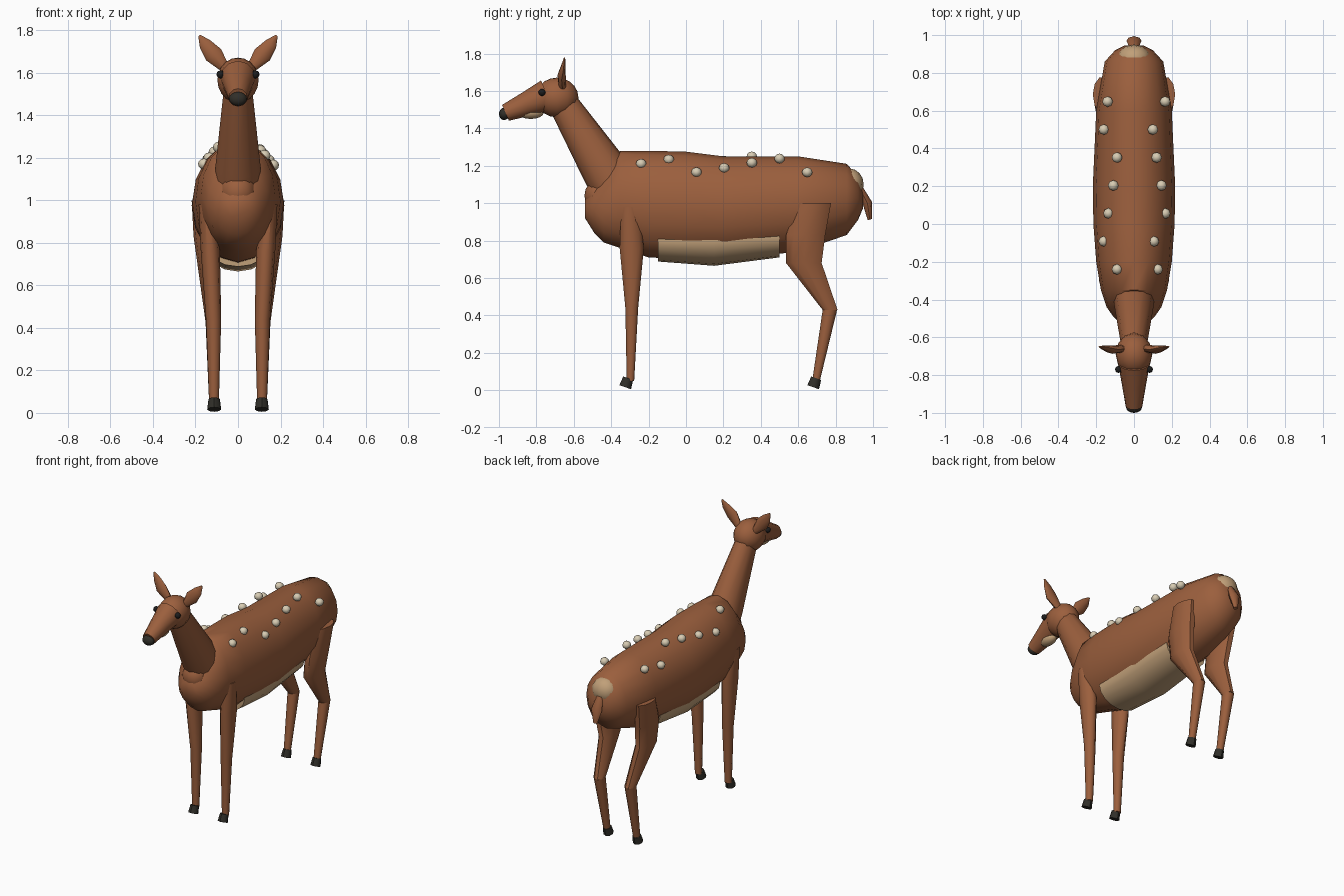
import bpy, bmesh, math
from mathutils import Vector

cube = bpy.data.objects.get("Cube")
if cube:
    bpy.data.objects.remove(cube, do_unlink=True)


def material(name, r, g, b):
    m = bpy.data.materials.new(name)
    m.use_nodes = True
    m.diffuse_color = (r, g, b, 1)
    m.node_tree.nodes["Principled BSDF"].inputs["Base Color"].default_value = (r, g, b, 1)
    return m


COAT = material("chestnut coat", 0.33, 0.115, 0.047)
TAN = material("tan underside", 0.53, 0.35, 0.19)
CREAM = material("cream spots", 0.68, 0.6, 0.45)
HOOF = material("dark horn", 0.03, 0.028, 0.022)
EYE = material("black eye", 0.012, 0.012, 0.012)


def finish(name, bm, mat, angle=45):
    bmesh.ops.recalc_face_normals(bm, faces=bm.faces)
    mesh = bpy.data.meshes.new(name)
    bm.to_mesh(mesh)
    bm.free()
    mesh.materials.append(mat)
    ob = bpy.data.objects.new(name, mesh)
    bpy.context.collection.objects.link(ob)
    bpy.ops.object.select_all(action="DESELECT")
    ob.select_set(True)
    bpy.context.view_layer.objects.active = ob
    bpy.ops.object.shade_smooth_by_angle(angle=math.radians(angle))
    return ob


def loft(name, mat, axis, stations, across=(1, 0, 0), sides=12):
    """Skin elliptical rings; each station is (centre, radius across, other radius)."""
    axis = Vector(axis).normalized()
    u = Vector(across)
    u = (u - axis * u.dot(axis)).normalized()
    v = axis.cross(u)
    bm = bmesh.new()
    rings = []
    for centre, ru, rv in stations:
        angles = [math.tau * i / sides for i in range(sides)]
        rings.append([bm.verts.new(Vector(centre) + u * ru * math.cos(a) + v * rv * math.sin(a))
                      for a in angles])
    for a, b in zip(rings, rings[1:]):
        for i in range(sides):
            j = (i + 1) % sides
            bm.faces.new((a[i], a[j], b[j], b[i]))
    bm.faces.new(rings[0])
    bm.faces.new(rings[-1])
    return finish(name, bm, mat)


def ball(name, mat, centre, radii, u=12, v=8):
    bm = bmesh.new()
    bmesh.ops.create_uvsphere(bm, u_segments=u, v_segments=v, radius=1)
    bmesh.ops.scale(bm, vec=radii, verts=bm.verts)
    bmesh.ops.translate(bm, vec=centre, verts=bm.verts)
    return finish(name, bm, mat)


# Torso: y, underside z, back z, half width
torso = [(-0.54, 0.92, 1.02, 0.06), (-0.49, 0.84, 1.09, 0.11), (-0.44, 0.79, 1.16, 0.145),
         (-0.35, 0.76, 1.28, 0.175), (-0.2, 0.71, 1.28, 0.2), (0, 0.7, 1.275, 0.215),
         (0.2, 0.7, 1.25, 0.218), (0.6, 0.74, 1.25, 0.2), (0.86, 0.83, 1.21, 0.155),
         (0.92, 0.91, 1.14, 0.1), (0.945, 0.97, 1.06, 0.05)]
loft("torso", COAT, (0, 1, 0),
     [((0, y, (lo + hi) / 2), w, (hi - lo) / 2) for y, lo, hi, w in torso], sides=16)

# Belly, chest and rump patches
loft("belly", TAN, (0, 1, 0), [((0, -0.15, 0.80), 0.155, 0.112), ((0, 0.15, 0.80), 0.165, 0.135),
                               ((0, 0.5, 0.82), 0.155, 0.11)], sides=16)
ball("chest", COAT, (0, -0.46, 1.04), (0.085, 0.083, 0.09))
ball("rump_patch", TAN, (0, 0.875, 1.1), (0.09, 0.075, 0.085))

# Tail
loft("tail", COAT, (0, 0.3, -1), [((0, 0.925, 1.09), 0.02, 0.016), ((0, 0.97, 1.0), 0.04, 0.025),
                                  ((0, 0.983, 0.912), 0.014, 0.012)], sides=8)

# Neck, skull, muzzle and face
loft("neck", COAT, (0, 0.5, -0.8), [((0, -0.655, 1.53), 0.066, 0.08),
                                    ((0, -0.43, 1.17), 0.105, 0.125),
                                    ((0, -0.38, 1.08), 0.11, 0.12)])
ball("skull", COAT, (0, -0.69, 1.565), (0.097, 0.115, 0.106), 12, 10)
loft("muzzle", COAT, (0, -0.92, -0.4), [((0, -0.74, 1.575), 0.084, 0.088),
                                        ((0, -0.85, 1.53), 0.064, 0.066),
                                        ((0, -0.965, 1.483), 0.044, 0.046)])
ball("chin", TAN, (0, -0.83, 1.485), (0.04, 0.07, 0.035))
ball("nose", HOOF, (0, -0.972, 1.477), (0.042, 0.028, 0.033))

for s, side in ((1, "left"), (-1, "right")):
    ball(side + "_eye", EYE, (s * 0.082, -0.77, 1.592), (0.019, 0.019, 0.019), 8, 6)
    loft(side + "_ear", COAT, (s * 0.6, 0, 0.8),
         [((s * 0.06, -0.66, 1.62), 0.02, 0.022), ((s * 0.115, -0.665, 1.685), 0.022, 0.044),
          ((s * 0.155, -0.655, 1.735), 0.012, 0.03), ((s * 0.182, -0.65, 1.775), 0.004, 0.006)],
         across=(0, 1, 0), sides=8)

    # Front leg
    loft(side + "_front_leg", COAT, (0, 0, 1),
         [((s * 0.113, -0.297, 0.05), 0.023, 0.021), ((s * 0.115, -0.29, 0.44), 0.036, 0.036),
          ((s * 0.13, -0.29, 0.76), 0.045, 0.068), ((s * 0.145, -0.3, 0.98), 0.04, 0.05)], sides=10)
    # Hind leg: thigh down to the hock, then the shank
    loft(side + "_thigh", COAT, (0, 0, 1),
         [((s * 0.117, 0.77, 0.43), 0.036, 0.042), ((s * 0.138, 0.63, 0.68), 0.05, 0.1),
          ((s * 0.153, 0.64, 0.83), 0.056, 0.11), ((s * 0.168, 0.685, 1.0), 0.05, 0.095)], sides=10)
    loft(side + "_shank", COAT, (0, 0.2, 1),
         [((s * 0.113, 0.695, 0.05), 0.023, 0.021), ((s * 0.117, 0.77, 0.435), 0.036, 0.04)], sides=10)
    # Hooves
    for end, y in (("front", -0.325), ("hind", 0.68)):
        loft(f"{side}_{end}_hoof", HOOF, (0, 0.35, 1),
             [((s * 0.112, y, 0.016), 0.033, 0.033), ((s * 0.112, y + 0.016, 0.064), 0.027, 0.028)],
             sides=8)

# Back spots: alternating distances from the spine, following the curve of the back
spots = {"left": (0.125, 0.105, 0.165, 0.145, 0.12, 0.1, 0.165),
         "right": (0.09, 0.16, 0.135, 0.11, 0.09, 0.16, 0.14)}
for side, offsets in spots.items():
    for i, x in enumerate(offsets):
        sx = x if side == "left" else -x
        ball(f"{side}_spot_{i + 1}", CREAM, (sx, -0.24 + i * 0.148, 1.25 - (x - 0.09) * 1.13),
             (0.028, 0.028, 0.026), 8, 6)
